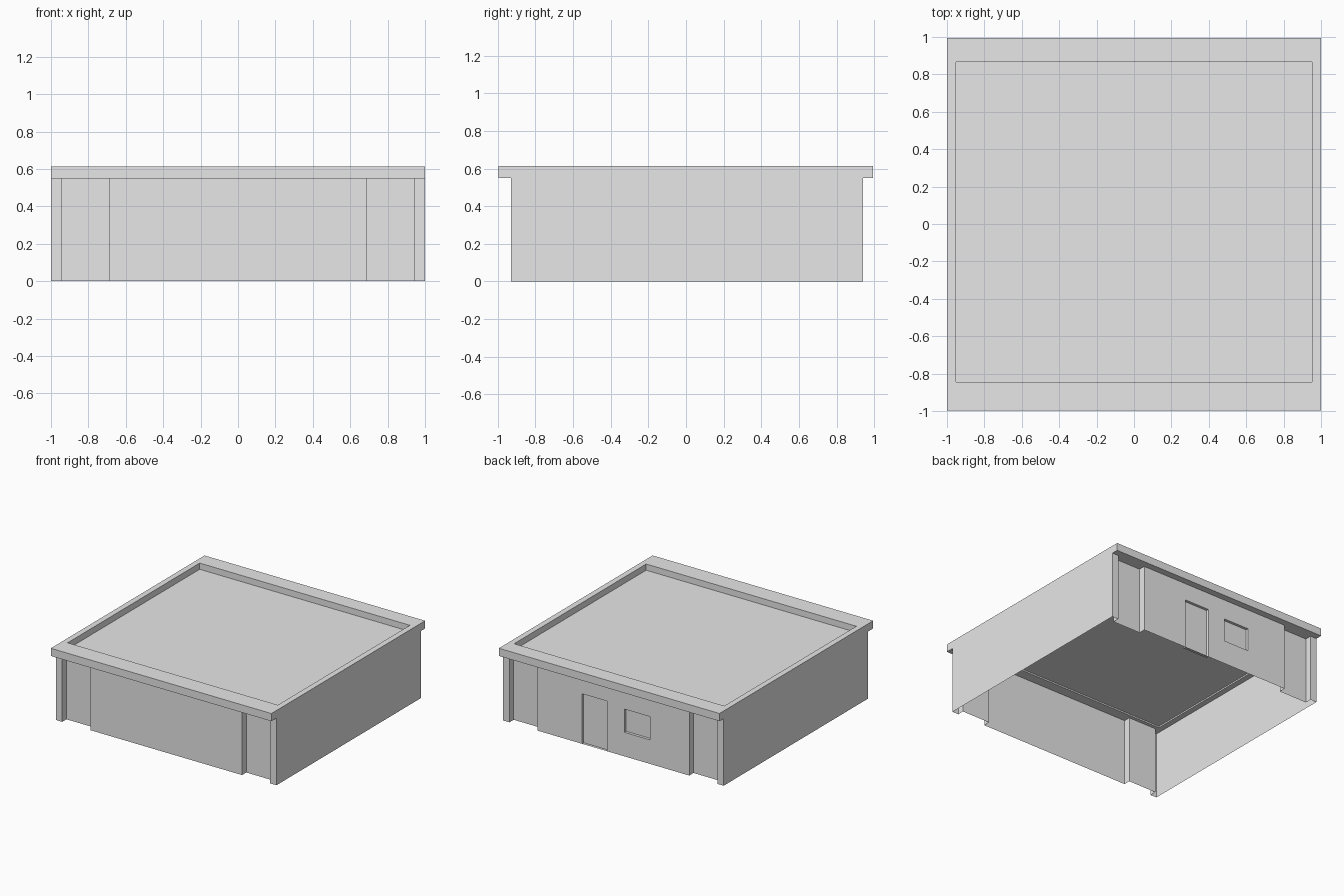
import bpy
import bmesh

cube = bpy.data.objects.get("Cube")
if cube:
    bpy.data.objects.remove(cube)

# Single plain grey
grey = bpy.data.materials.new("plain grey")
grey.use_nodes = True
grey.diffuse_color = (0.8, 0.8, 0.8, 1)
grey.node_tree.nodes["Principled BSDF"].inputs["Base Color"].default_value = (0.8, 0.8, 0.8, 1)


def finish(name, bm):
    mesh = bpy.data.meshes.new(name)
    bm.to_mesh(mesh)
    bm.free()
    mesh.materials.append(grey)
    obj = bpy.data.objects.new(name, mesh)
    bpy.context.collection.objects.link(obj)
    return obj


def rectangle(bm, x0, x1, y0, y1, z):
    return [bm.verts.new((x, y, z)) for x, y in ((x0, y0), (x1, y0), (x1, y1), (x0, y1))]


WALL_TOP = 0.55
ROOF_TOP = 0.613
FRONT, BACK = -0.93, 0.94
PILASTER, CENTRE = 0.943, 0.688
DEPTH = 0.055
INNER = (-0.953, 0.953, -0.845, 0.865)


# Thin outer walls: footprint of each end, with corner pilasters and recesses
def end_path(y, inward):
    half = [(1, y), (PILASTER, y), (PILASTER, y + inward), (CENTRE, y + inward), (CENTRE, y)]
    return [(-x, v) for x, v in half] + [(x, v) for x, v in reversed(half)]


front = end_path(FRONT, DEPTH)
back = end_path(BACK, -DEPTH)[::-1]
footprint = front + back
bm = bmesh.new()
low = [bm.verts.new((x, y, 0)) for x, y in footprint]
high = [bm.verts.new((x, y, WALL_TOP)) for x, y in footprint]
gap = len(front) + 4  # the back centre is a separate panel
for i in range(len(footprint)):
    if i != gap:
        j = (i + 1) % len(footprint)
        bm.faces.new((low[i], low[j], high[j], high[i]))
finish("outer_walls", bm)

# Back centre panel with a set-in door and window
door = (0.06, 0.285, 0, 0.41)
window = (-0.33, -0.10, 0.197, 0.387)
xs = sorted([-CENTRE, CENTRE, *door[:2], *window[:2]])
zs = sorted([WALL_TOP, *door[2:], *window[2:]])
bm = bmesh.new()
grid = [[bm.verts.new((x, BACK, z)) for z in zs] for x in xs]
for i in range(len(xs) - 1):
    for k in range(len(zs) - 1):
        bm.faces.new((grid[i][k], grid[i][k + 1], grid[i + 1][k + 1], grid[i + 1][k]))
for x0, x1, z0, z1 in (door, window):
    cells = []
    for f in bm.faces:
        c = f.calc_center_median()
        if x0 < c.x < x1 and z0 < c.z < z1 and f.normal.length >= 0:
            cells.append(f)
    result = bmesh.ops.extrude_face_region(bm, geom=cells)
    moved = [v for v in result["geom"] if isinstance(v, bmesh.types.BMVert)]
    bmesh.ops.translate(bm, verts=moved, vec=(0, -0.022, 0))
    bmesh.ops.delete(bm, geom=[f for f in cells if f.is_valid], context="FACES")
bmesh.ops.dissolve_limit(bm, angle_limit=0.01, verts=bm.verts, edges=bm.edges)
finish("back_panel", bm)

# Overhanging roof rim
bm = bmesh.new()
outer = (-1, 1, -0.996, 0.995)
rings = [rectangle(bm, *size, z) for size, z in
         ((outer, WALL_TOP), (outer, ROOF_TOP), (INNER, ROOF_TOP), (INNER, WALL_TOP))]
for r in range(4):
    a, b = rings[r], rings[(r + 1) % 4]
    for i in range(4):
        j = (i + 1) % 4
        bm.faces.new((a[i], a[j], b[j], b[i]))
finish("roof_rim", bm)

# Sunken roof deck
bm = bmesh.new()
bm.faces.new(rectangle(bm, *INNER, 0.562))
finish("roof_deck", bm)
